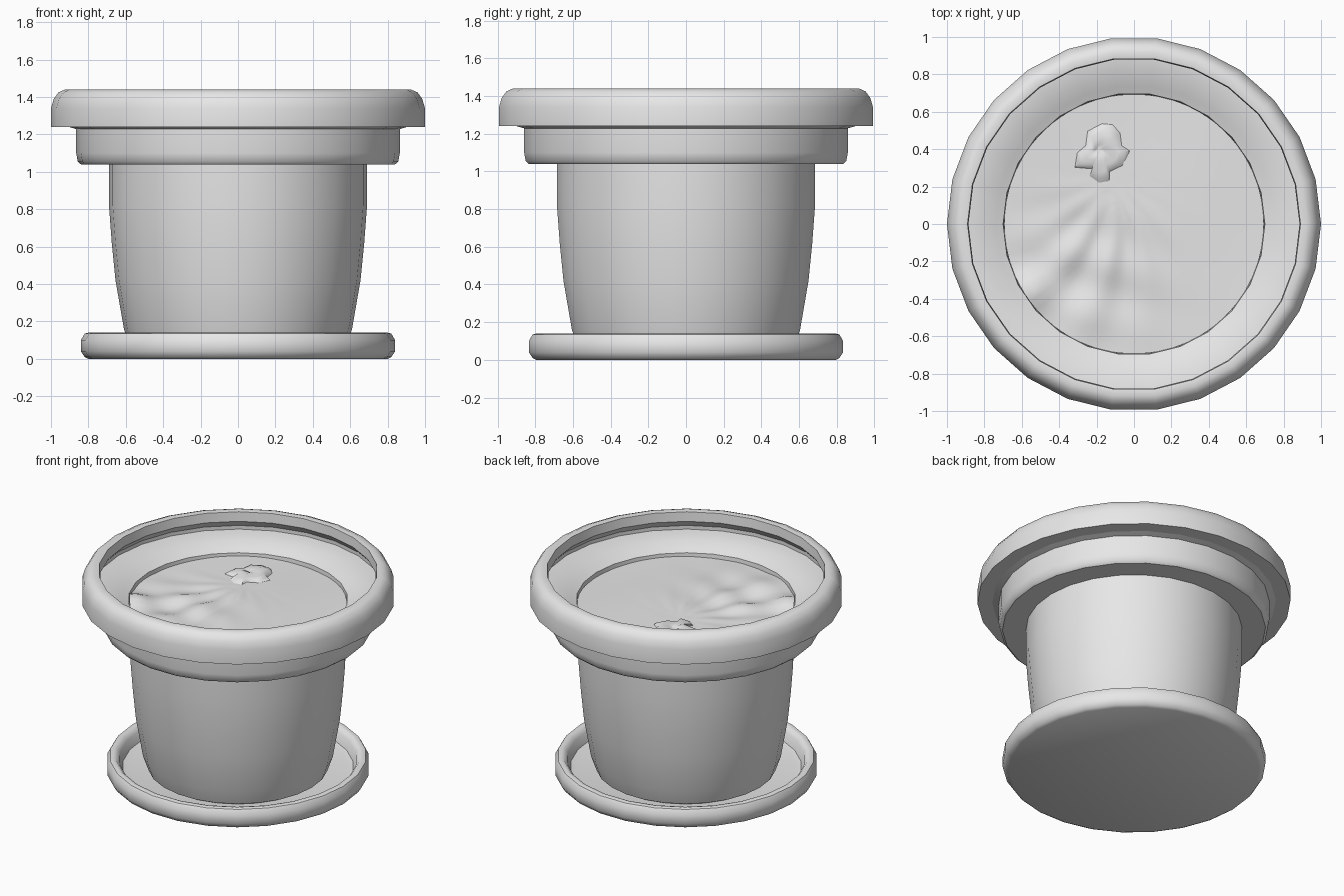
import bpy, bmesh, math
from math import sin, cos, pi, exp, hypot, radians

cube = bpy.data.objects.get("Cube")
if cube:
    bpy.data.objects.remove(cube, do_unlink=True)

SIDES = 26

clay = bpy.data.materials.new("pale_grey_clay")
clay.use_nodes = True
grey = (0.8, 0.8, 0.8, 1)
clay.diffuse_color = grey
clay.node_tree.nodes["Principled BSDF"].inputs["Base Color"].default_value = grey


def finish(name, bm, angle=40):
    mesh = bpy.data.meshes.new(name)
    bm.to_mesh(mesh)
    bm.free()
    obj = bpy.data.objects.new(name, mesh)
    bpy.context.collection.objects.link(obj)
    mesh.materials.append(clay)
    bpy.ops.object.select_all(action='DESELECT')
    obj.select_set(True)
    bpy.context.view_layer.objects.active = obj
    bpy.ops.object.shade_smooth_by_angle(angle=radians(angle))
    return obj


def lathe(name, profile, ring=False):
    """Turn a (radius, height) profile about z; ring closes it into a loop."""
    bm = bmesh.new()
    loops = [[bm.verts.new((r * cos(2 * pi * i / SIDES), r * sin(2 * pi * i / SIDES), z))
              for i in range(SIDES)] for r, z in profile]
    pairs = list(zip(loops, loops[1:]))
    if ring:
        pairs.append((loops[-1], loops[0]))
    else:
        bm.faces.new(loops[0])
        bm.faces.new(loops[-1])
    for a, b in pairs:
        for i in range(SIDES):
            j = (i + 1) % SIDES
            bm.faces.new((a[i], a[j], b[j], b[i]))
    bmesh.ops.recalc_face_normals(bm, faces=bm.faces)
    return finish(name, bm)


def face_up(bm):
    bm.normal_update()
    if sum(f.normal.z for f in bm.faces) < 0:
        bmesh.ops.reverse_faces(bm, faces=bm.faces)


def disc(name, outline, centre, rings, height):
    """Concentric rings shrinking from an outline to a centre, lifted by height(x, y, t)."""
    bm = bmesh.new()
    cx, cy = centre
    tip = bm.verts.new((cx, cy, height(cx, cy, 0)))
    count = len(outline)
    previous = None
    for k in range(1, rings + 1):
        t = k / rings
        loop = []
        for px, py in outline:
            x, y = cx + (px - cx) * t, cy + (py - cy) * t
            loop.append(bm.verts.new((x, y, height(x, y, t))))
        for i in range(count):
            j = (i + 1) % count
            if previous:
                bm.faces.new((previous[i], loop[i], loop[j], previous[j]))
            else:
                bm.faces.new((tip, loop[i], loop[j]))
        previous = loop
    face_up(bm)
    return finish(name, bm, 60)


# Saucer: shallow dish with a rolled edge
lathe("saucer", [(0.80, 0), (0.82, 0.01), (0.84, 0.04), (0.84, 0.10), (0.82, 0.135),
                 (0.80, 0.14), (0.78, 0.135), (0.76, 0.11), (0.74, 0.05), (0.70, 0.04)])

# Tapered pot wall
lathe("pot_body", [(0.54, 0.04), (0.575, 0.06), (0.61, 0.16), (0.655, 0.42),
                   (0.675, 0.62), (0.69, 0.82), (0.69, 1.10)])

# Stepped collar below the lip
lathe("collar", [(0.66, 1.04), (0.84, 1.04), (0.857, 1.055), (0.865, 1.10),
                 (0.865, 1.25), (0.66, 1.15)], ring=True)

# Overhanging lip
lathe("lip", [(0.84, 1.24), (1.0, 1.24), (1.0, 1.34), (0.985, 1.39), (0.96, 1.425),
              (0.925, 1.44), (0.89, 1.435), (0.885, 1.37), (0.93, 1.32), (0.93, 1.27)],
      ring=True)

# Inner ledge sloping down to the soil
lathe("inner_ledge", [(0.94, 1.295), (0.88, 1.29), (0.80, 1.275), (0.74, 1.25),
                      (0.70, 1.235), (0.695, 1.18), (0.94, 1.25)], ring=True)


# Uneven soil, roughest toward the front and right
def soil_height(x, y, t):
    z = 1.212 + 0.006 * sin(5 * x + 1) * cos(4 * y)
    rough = exp(-((x + 0.25) ** 2 + (y + 0.3) ** 2) / 0.12)
    angle = math.atan2(y - 0.25, x + 0.1)
    z += 0.014 * rough * sin(15 * angle + 5 * hypot(x, y))
    z += 0.010 * rough * sin(19 * y + 6 * x)
    z += 0.035 * exp(-((x + 0.55) ** 2 + (y + 0.35) ** 2) / 0.008)
    return z


soil_edge = [(0.694 * cos(2 * pi * i / 78), 0.694 * sin(2 * pi * i / 78)) for i in range(78)]
disc("soil", soil_edge, (0, 0), 24, soil_height)


# Small crumpled clump lying on the soil, dimpled at its middle
def clump_height(x, y, t):
    dome = 0.032 * math.sqrt(max(0, 1 - t ** 3)) - 0.02 * exp(-(t / 0.2) ** 2)
    return soil_height(x, y, t) - 0.004 + dome + 0.006 * sin(38 * x) * sin(31 * y)


clump_edge = [(-0.17, 0.54), (-0.11, 0.54), (-0.07, 0.49), (-0.06, 0.42), (-0.02, 0.39),
              (-0.06, 0.31), (-0.13, 0.28), (-0.13, 0.23), (-0.19, 0.21), (-0.24, 0.25),
              (-0.22, 0.29), (-0.32, 0.30), (-0.31, 0.38), (-0.26, 0.42), (-0.25, 0.50)]
disc("soil_clump", clump_edge, (-0.19, 0.40), 6, clump_height)
